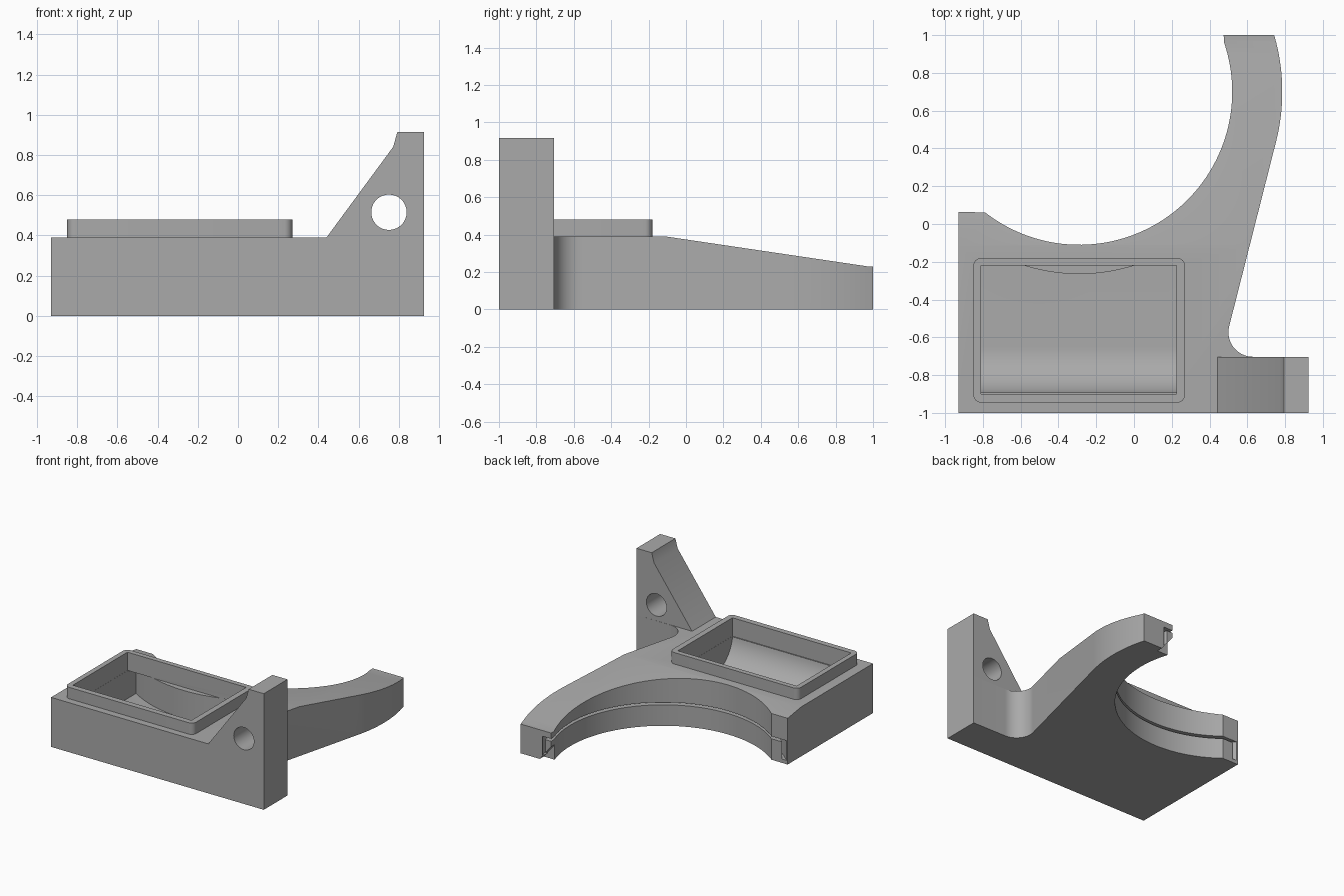
import bpy, bmesh, math
from mathutils import Vector

if "Cube" in bpy.data.objects:
    bpy.data.objects.remove(bpy.data.objects["Cube"], do_unlink=True)

grey = bpy.data.materials.new("plain_grey")
grey.use_nodes = True
grey.diffuse_color = (0.4, 0.4, 0.4, 1)
grey.node_tree.nodes["Principled BSDF"].inputs["Base Color"].default_value = (0.4, 0.4, 0.4, 1)


def prism(name, outline, low, high, axis="z"):
    """Extrude a closed 2D outline along an axis."""
    place = {"z": lambda a, b, c: (a, b, c),
             "y": lambda a, b, c: (a, c, b),
             "x": lambda a, b, c: (c, a, b)}[axis]
    bm = bmesh.new()
    face = bm.faces.new([bm.verts.new(place(a, b, low)) for a, b in outline])
    grown = bmesh.ops.extrude_face_region(bm, geom=[face])
    moved = [v for v in grown["geom"] if isinstance(v, bmesh.types.BMVert)]
    bmesh.ops.translate(bm, verts=moved, vec=Vector(place(0, 0, high - low)))
    bmesh.ops.recalc_face_normals(bm, faces=bm.faces)
    mesh = bpy.data.meshes.new(name)
    bm.to_mesh(mesh)
    bm.free()
    mesh.materials.append(grey)
    obj = bpy.data.objects.new(name, mesh)
    bpy.context.collection.objects.link(obj)
    return obj


def arc(cx, cy, r, start, end, steps):
    angles = [math.radians(start + (end - start) * i / steps) for i in range(steps + 1)]
    return [(cx + r * math.cos(a), cy + r * math.sin(a)) for a in angles]


def rect(x0, x1, y0, y1):
    return [(x0, y0), (x1, y0), (x1, y1), (x0, y1)]


def cut(target, cutter, keep=False):
    mod = target.modifiers.new("cut", "BOOLEAN")
    mod.operation, mod.solver, mod.object = "DIFFERENCE", "EXACT", cutter
    bpy.ops.object.select_all(action="DESELECT")
    bpy.context.view_layer.objects.active = target
    target.select_set(True)
    bpy.ops.object.modifier_apply(modifier=mod.name)
    if not keep:
        bpy.data.objects.remove(cutter, do_unlink=True)


def ring(name, inner, outer, low, high):
    tube = prism(name, arc(CX, CY, outer, 0, 357, 119), low, high)
    cut(tube, prism("bore", arc(CX, CY, inner, 0, 357, 119), low - 0.1, high + 0.1))
    return tube


CX, CY = -0.29, 0.70    # centre of the large round bay
BAY = 0.81

# Base with curved arm
outline = [(-0.93, -1), (0.925, -1), (0.925, -0.705)]
outline += arc(0.63, -0.573, 0.13, 270, 165.7, 16)
outline += arc(CX, CY, 1.075, -14.3, 16.2, 16)
outline += [(0.475, 1.0)]
outline += arc(CX, CY, BAY, 19, -128, 64)
outline += [(-0.93, 0.063)]
base = prism("base_with_arm", outline, 0, 0.39)

# Sloped top toward the arm tip
cut(base, prism("slope", [(-0.11, 0.39), (0.97, 0.23), (1.2, 0.23), (1.2, 0.6), (-0.11, 0.6)],
                -1.2, 1.2, "x"))

# Retaining groove around the bay: a slit above a thin lip
cut(base, ring("slit", 0.79, 0.895, 0.165, 0.185))
cut(base, ring("slot", 0.87, 0.895, 0.03, 0.175))

# Bevelled underside at the arm tip
cut(base, prism("tip_bevel", [(0.40, -0.05), (0.575, -0.05), (0.575, 0.0), (0.47, 0.13), (0.40, 0.13)],
                0.95, 1.1, "y"))

# Pocket: rectangular mouth over a rounded trough
opening = prism("opening", rect(-0.81, 0.225, -0.90, -0.22), 0.335, 0.6)
trough_side = arc(-0.65, 0.367, 0.252, 187.3, 270, 14) + [(-0.05, 0.115), (-0.05, 0.337)]
trough = prism("trough", trough_side, -0.809, 0.224, "x")
cut(trough, prism("bay_wall", arc(CX, CY, 0.965, 0, 357, 119), -0.1, 0.6))
cut(base, trough)
cut(base, opening, keep=True)

# Raised rim around the pocket
rim_outline = []
for x, y, a in ((0.23, -0.905, -90), (0.23, -0.22, 0), (-0.81, -0.22, 90), (-0.81, -0.905, 180)):
    rim_outline += arc(x, y, 0.04, a, a + 90, 6)
rim = prism("pocket_rim", rim_outline, 0.389, 0.48)
cut(rim, opening)

# Upright bracket with a bolt hole
bracket = prism("upright_bracket",
                [(0.44, 0.389), (0.772, 0.84), (0.793, 0.915), (0.925, 0.915), (0.925, 0.389)],
                -1, -0.705, "y")
cut(bracket, prism("bolt_hole", arc(0.751, 0.515, 0.088, 0, 350, 35), -1.2, -0.5, "y"))

# Smooth curved walls, keep edges crisp
bpy.ops.object.select_all(action="DESELECT")
for obj in (base, rim, bracket):
    obj.select_set(True)
bpy.context.view_layer.objects.active = base
bpy.ops.object.shade_smooth_by_angle(angle=math.radians(25))
